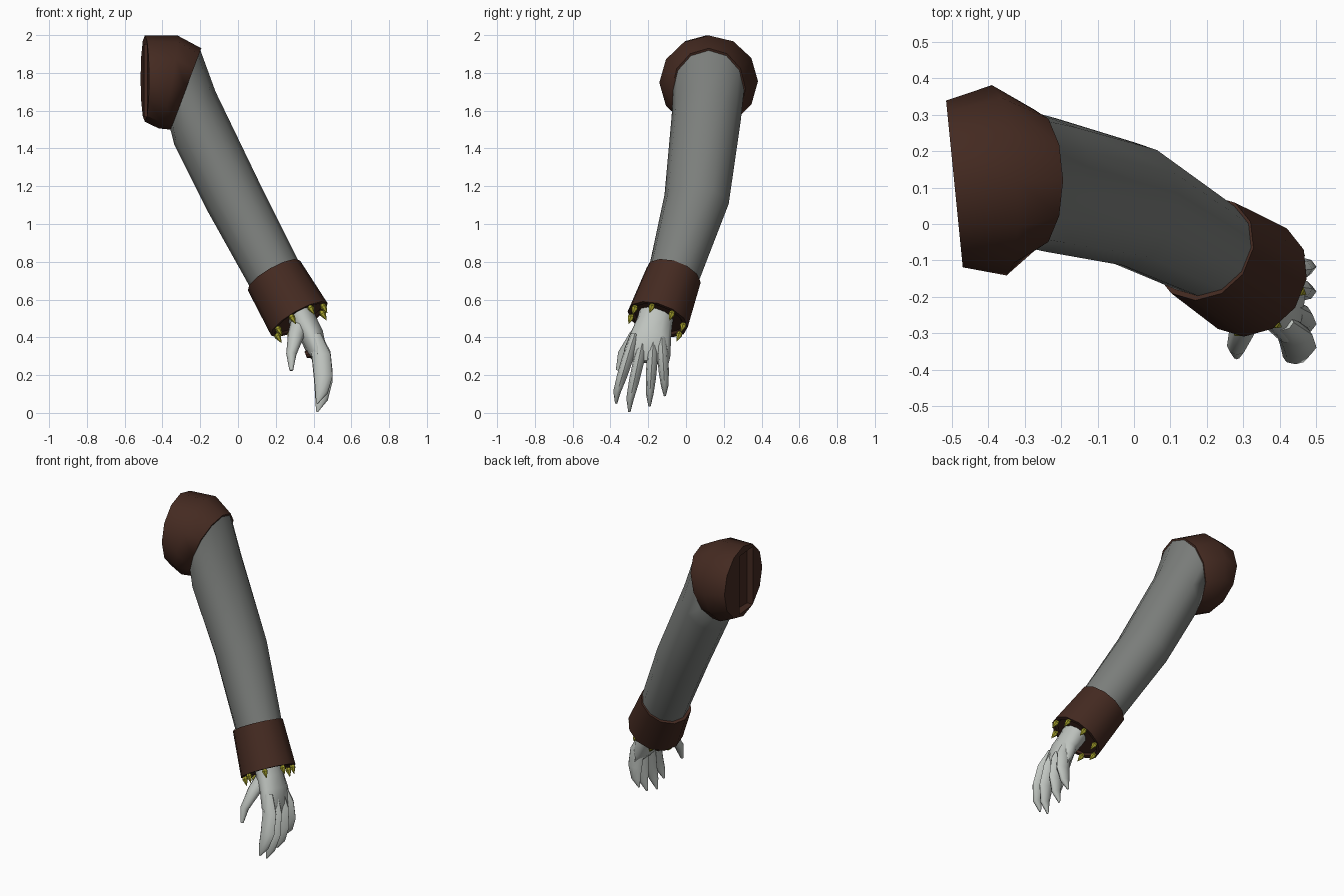
import bpy, bmesh, math
from mathutils import Vector

if "Cube" in bpy.data.objects:
    bpy.data.objects.remove(bpy.data.objects["Cube"])

def material(name, rgb):
    m = bpy.data.materials.new(name)
    m.diffuse_color = (*rgb, 1)
    m.use_nodes = True
    m.node_tree.nodes["Principled BSDF"].inputs["Base Color"].default_value = m.diffuse_color
    return m

BROWN = material("dark brown leather", (0.058, 0.023, 0.015))
GREY = material("grey cloth", (0.2, 0.21, 0.2))
PALE = material("pale skin", (0.52, 0.55, 0.52))
GOLD = material("dull gold", (0.38, 0.36, 0.025))

def frame(normal):
    n = Vector(normal).normalized()
    u = Vector((0, 1, 0)).cross(n).normalized()   # lies in the xz plane
    return n, u, n.cross(u)                       # third axis is mostly y

def loft(name, rings, sides, mat, smooth=40):
    """rings: (centre, normal, radius in xz, radius along y); ends are capped."""
    bm = bmesh.new()
    loops = []
    for c, n, ru, rv in rings:
        _, u, v = frame(n)
        loops.append([bm.verts.new(Vector(c) + u * ru * math.cos(a) + v * rv * math.sin(a))
                      for a in (2 * math.pi * i / sides for i in range(sides))])
    for a, b in zip(loops, loops[1:]):
        for i in range(sides):
            j = (i + 1) % sides
            bm.faces.new((a[i], a[j], b[j], b[i]))
    bm.faces.new(loops[0][::-1])
    bm.faces.new(loops[-1])
    bmesh.ops.recalc_face_normals(bm, faces=bm.faces)
    me = bpy.data.meshes.new(name)
    bm.to_mesh(me)
    bm.free()
    me.materials.append(mat)
    ob = bpy.data.objects.new(name, me)
    bpy.context.collection.objects.link(ob)
    if smooth:
        bpy.ops.object.select_all(action='DESELECT')
        ob.select_set(True)
        bpy.context.view_layer.objects.active = ob
        bpy.ops.object.shade_smooth_by_angle(angle=math.radians(smooth))
    return ob

def tube(name, pts, radii, mat, sides=8):
    """Loft along a path, with normals taken from the path."""
    p = [Vector(q) for q in pts]
    rings = []
    for i, (ru, rv) in enumerate(radii):
        rings.append((p[i], p[min(i + 1, len(p) - 1)] - p[max(i - 1, 0)], ru, rv))
    return loft(name, rings, sides, mat, 60)

# shoulder pad: slanted cap, wide belly, tilted opening
pad = loft("shoulder_pad", [
    ((-0.493, 0.11, 1.77), (1, 0.1, 0), 0.229, 0.23),
    ((-0.37, 0.12, 1.752), (1, 0.08, -0.2), 0.251, 0.262),
    ((-0.275, 0.12, 1.715), (0.937, 0, -0.35), 0.23, 0.195)], 12, BROWN, 55)

# recess in the pad's body side
bpy.ops.mesh.primitive_cube_add(size=1, location=(-0.5, 0.075, 1.76))
cutter = bpy.context.object
cutter.name = "recess_cutter"
cutter.scale = (0.12, 0.16, 0.38)
cutter.hide_render = True
cutter.data.materials.append(BROWN)
cut = pad.modifiers.new("recess", 'BOOLEAN')
cut.object = cutter
cut.operation = 'DIFFERENCE'
bpy.context.view_layer.objects.active = pad
bpy.ops.object.modifier_apply(modifier=cut.name)
bpy.data.objects.remove(cutter)

# sleeve
loft("sleeve", [
    ((-0.28, 0.12, 1.715), (0.937, 0, -0.35), 0.225, 0.188),
    ((-0.228, 0.107, 1.56), (0.80, -0.1, -0.62), 0.178, 0.184),
    ((-0.017, 0.056, 1.13), (0.44, -0.15, -0.87), 0.156, 0.172),
    ((0.195, -0.065, 0.73), (0.47, -0.28, -0.82), 0.146, 0.138)], 12, GREY, 60)

# cuff with a shallow closed end
D = (0.47, -0.28, -0.82)
END = Vector((0.325, -0.15, 0.495))
loft("cuff", [
    ((0.19, -0.066, 0.728), D, 0.159, 0.15),
    (END, D, 0.172, 0.166),
    (END, D, 0.15, 0.145),
    (END - Vector(D) * 0.012, D, 0.14, 0.135)], 12, BROWN, 40)

# spikes around the cuff's edge
n, u, v = frame(D)
for i in range(8):
    a = 2 * math.pi * (i + 0.25) / 8
    c = END + (u * math.cos(a) + v * math.sin(a)) * 0.147
    loft("cuff_spike", [(c - n * 0.01, n, 0.008, 0.008), (c + n * 0.014, n, 0.018, 0.018),
                        (c + n * 0.055, n, 0.001, 0.001)], 6, GOLD, 0)

# palm
tube("palm", [(0.325, -0.155, 0.53), (0.352, -0.168, 0.475), (0.39, -0.185, 0.41),
              (0.42, -0.205, 0.32), (0.435, -0.21, 0.27)],
     [(0.075, 0.092), (0.07, 0.096), (0.064, 0.108), (0.052, 0.124), (0.025, 0.118)], PALE, 12)

# fingers: curved blades tapering to the tip
for name, y0, y1, tip in (("index_finger", -0.27, -0.37, 0.05), ("middle_finger", -0.22, -0.30, 0.005),
                          ("ring_finger", -0.17, -0.193, 0.035), ("little_finger", -0.13, -0.112, 0.09)):
    z = lambda t: 0.41 + (tip - 0.41) * t
    y = lambda t: y0 + (y1 - y0) * min(1, t * 1.15)
    tube(name, [(0.405, y(0), z(0)), (0.441, y(0.3), z(0.3)), (0.452, y(0.6), z(0.6)),
                (0.442, y(0.83), z(0.83)), (0.418, y(1), z(1))],
         [(0.035, 0.024), (0.05, 0.03), (0.049, 0.027), (0.034, 0.02), (0.005, 0.006)], PALE)

# thumb
tube("thumb", [(0.33, -0.19, 0.485), (0.305, -0.27, 0.405), (0.282, -0.335, 0.31), (0.282, -0.362, 0.225)],
     [(0.05, 0.042), (0.042, 0.035), (0.027, 0.027), (0.01, 0.01)], PALE)

# small brown mark on the palm
loft("palm_mark", [((0.388, -0.24, 0.315), (-0.93, 0, -0.36), 0.024, 0.024),
                   ((0.358, -0.24, 0.308), (-0.93, 0, -0.36), 0.018, 0.018)], 8, BROWN, 0)
